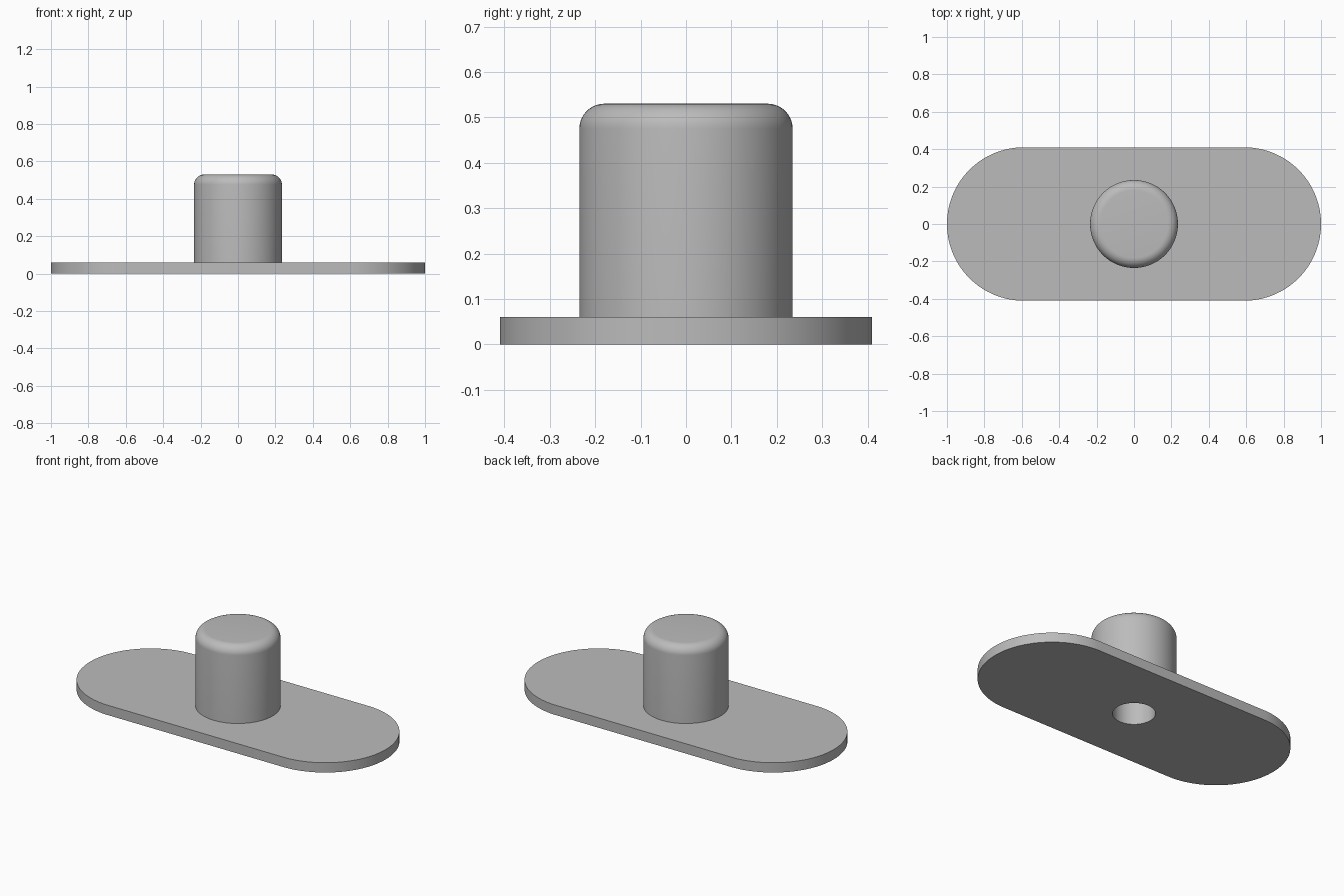
import bpy, bmesh
from math import sin, cos, pi, radians

old = bpy.data.objects.get("Cube")
if old:
    bpy.data.objects.remove(old, do_unlink=True)

SEGMENTS = 96
PLATE_R, PLATE_SHIFT, PLATE_TOP = 0.41, 0.59, 0.06
POST_R, POST_TOP, FILLET = 0.235, 0.53, 0.055
BORE_R, BORE_TOP = 0.118, 0.41

grey = bpy.data.materials.new("plain_grey")
grey.use_nodes = True
colour = (0.5, 0.5, 0.5, 1)
grey.diffuse_color = colour
grey.node_tree.nodes["Principled BSDF"].inputs["Base Color"].default_value = colour

bm = bmesh.new()


def ring(radius, z, shift=0.0):
    """Circle of vertices; a shift pulls its halves apart into a stadium."""
    verts = []
    for i in range(SEGMENTS):
        a = 2 * pi * (i + 0.5) / SEGMENTS
        x = radius * cos(a)
        verts.append(bm.verts.new((x + (shift if x > 0 else -shift), radius * sin(a), z)))
    return verts


# Blind bore, then underside and rim of the plate
rings = [ring(BORE_R, BORE_TOP), ring(BORE_R, 0),
         ring(PLATE_R, 0, PLATE_SHIFT), ring(PLATE_R, PLATE_TOP, PLATE_SHIFT),
         ring(POST_R, PLATE_TOP)]

# Post wall ending in a rounded top edge
STEPS = 10
for k in range(STEPS + 1):
    a = pi / 2 * k / STEPS
    rings.append(ring(POST_R - FILLET + FILLET * cos(a), POST_TOP - FILLET + FILLET * sin(a)))

# Skin the rings and close the bore ceiling and post top
for low, high in zip(rings, rings[1:]):
    for i in range(SEGMENTS):
        j = (i + 1) % SEGMENTS
        bm.faces.new((low[i], low[j], high[j], high[i]))
bm.faces.new(rings[0])
bm.faces.new(rings[-1])
bmesh.ops.recalc_face_normals(bm, faces=bm.faces)

mesh = bpy.data.meshes.new("plate_with_post")
bm.to_mesh(mesh)
bm.free()
mesh.materials.append(grey)
body = bpy.data.objects.new("plate_with_post", mesh)
bpy.context.collection.objects.link(body)

bpy.ops.object.select_all(action="DESELECT")
body.select_set(True)
bpy.context.view_layer.objects.active = body
bpy.ops.object.shade_smooth_by_angle(angle=radians(30))
